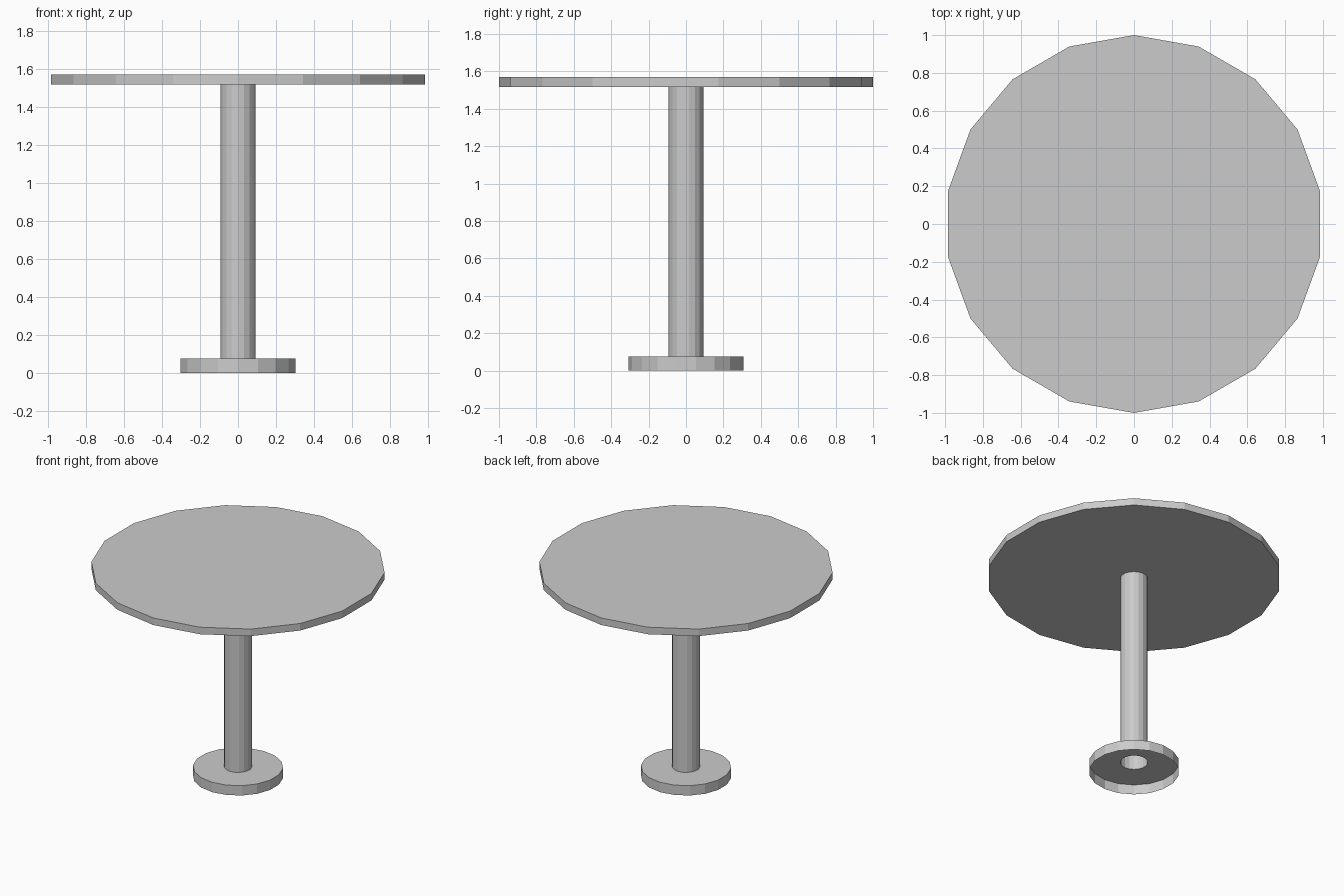
import bpy, bmesh, math

if "Cube" in bpy.data.objects:
    bpy.data.objects.remove(bpy.data.objects["Cube"])

SIDES = 18
COLUMN_R = 0.094


def lathe(name, profile, cap=False):
    """Flat-sided turned shell through (radius, z) points, listed bottom to top."""
    bm = bmesh.new()
    rings = []
    for r, z in profile:
        # a corner points straight along y
        rings.append([bm.verts.new((r * math.sin(2 * math.pi * i / SIDES),
                                    -r * math.cos(2 * math.pi * i / SIDES), z))
                      for i in range(SIDES)])
    for low, high in zip(rings, rings[1:]):
        for i in range(SIDES):
            j = (i + 1) % SIDES
            bm.faces.new((low[i], low[j], high[j], high[i]))
    if cap:
        bm.faces.new(rings[-1])
    mesh = bpy.data.meshes.new(name)
    bm.to_mesh(mesh)
    bm.free()
    obj = bpy.data.objects.new(name, mesh)
    bpy.context.collection.objects.link(obj)
    return obj


# Foot: hollow underneath, its top opens into the column
lathe("base", [(0.307, 0.0), (0.307, 0.074), (COLUMN_R, 0.074)])

# Hollow post
lathe("column", [(COLUMN_R, 0.074), (COLUMN_R, 1.517)])

# Round top: underside ring, rim and closed upper face
lathe("tabletop", [(COLUMN_R, 1.517), (1.0, 1.517), (1.0, 1.57)], cap=True)
